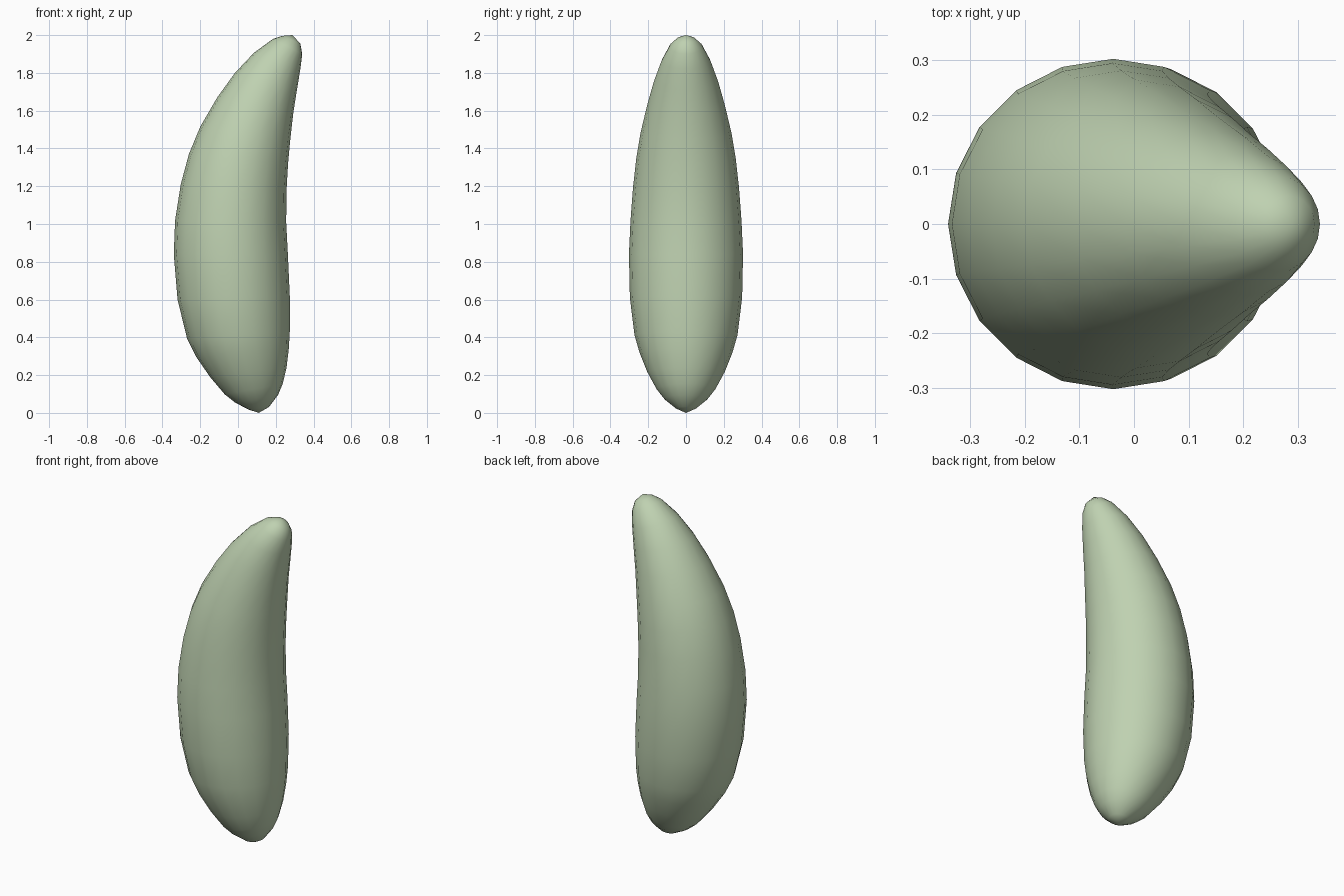
import bpy, bmesh, math

if "Cube" in bpy.data.objects:
    bpy.data.objects.remove(bpy.data.objects["Cube"])

SIDES = 20
# Curved body: each ring spans a back point (x, z) and a belly point (x, z)
RINGS = [
    (.055, .018, .165, .032), (-.016, .055, .212, .095), (-.07, .098, .237, .155),
    (-.148, .19, .257, .24), (-.22, .295, .269, .34), (-.27, .395, .274, .43),
    (-.32, .60, .274, .62), (-.34, .84, .264, .84), (-.333, 1.02, .255, 1.01),
    (-.303, 1.21, .257, 1.18), (-.26, 1.37, .265, 1.32), (-.20, 1.515, .277, 1.45),
    (-.11, 1.67, .293, 1.59), (-.016, 1.80, .312, 1.71), (.085, 1.907, .33, 1.82),
    (.185, 1.98, .34, 1.90), (.235, 1.996, .33, 1.955),
]
bm = bmesh.new()
loops = []
for lx, lz, rx, rz in RINGS:
    r = math.hypot(rx - lx, rz - lz) / 2
    loop = []
    for i in range(SIDES):
        a = 2 * math.pi * i / SIDES
        t = (1 + math.cos(a)) / 2
        loop.append(bm.verts.new((lx + (rx - lx) * t, r * math.sin(a), lz + (rz - lz) * t)))
    loops.append(loop)

# Skin between rings
for lo, hi in zip(loops, loops[1:]):
    for i in range(SIDES):
        j = (i + 1) % SIDES
        bm.faces.new((lo[i], lo[j], hi[j], hi[i]))

# Rounded ends
bottom = bm.verts.new((.11, 0, 0))
top = bm.verts.new((.288, 0, 2))
for i in range(SIDES):
    j = (i + 1) % SIDES
    bm.faces.new((bottom, loops[0][j], loops[0][i]))
    bm.faces.new((top, loops[-1][i], loops[-1][j]))

bmesh.ops.recalc_face_normals(bm, faces=bm.faces)
for f in bm.faces:
    f.smooth = True
mesh = bpy.data.meshes.new("curved_body")
bm.to_mesh(mesh)
bm.free()
body = bpy.data.objects.new("curved_body", mesh)
bpy.context.collection.objects.link(body)

# Pale green surface
mat = bpy.data.materials.new("pale_green")
mat.diffuse_color = (.52, .64, .44, 1)
mat.use_nodes = True
mat.node_tree.nodes["Principled BSDF"].inputs["Base Color"].default_value = mat.diffuse_color
mesh.materials.append(mat)
